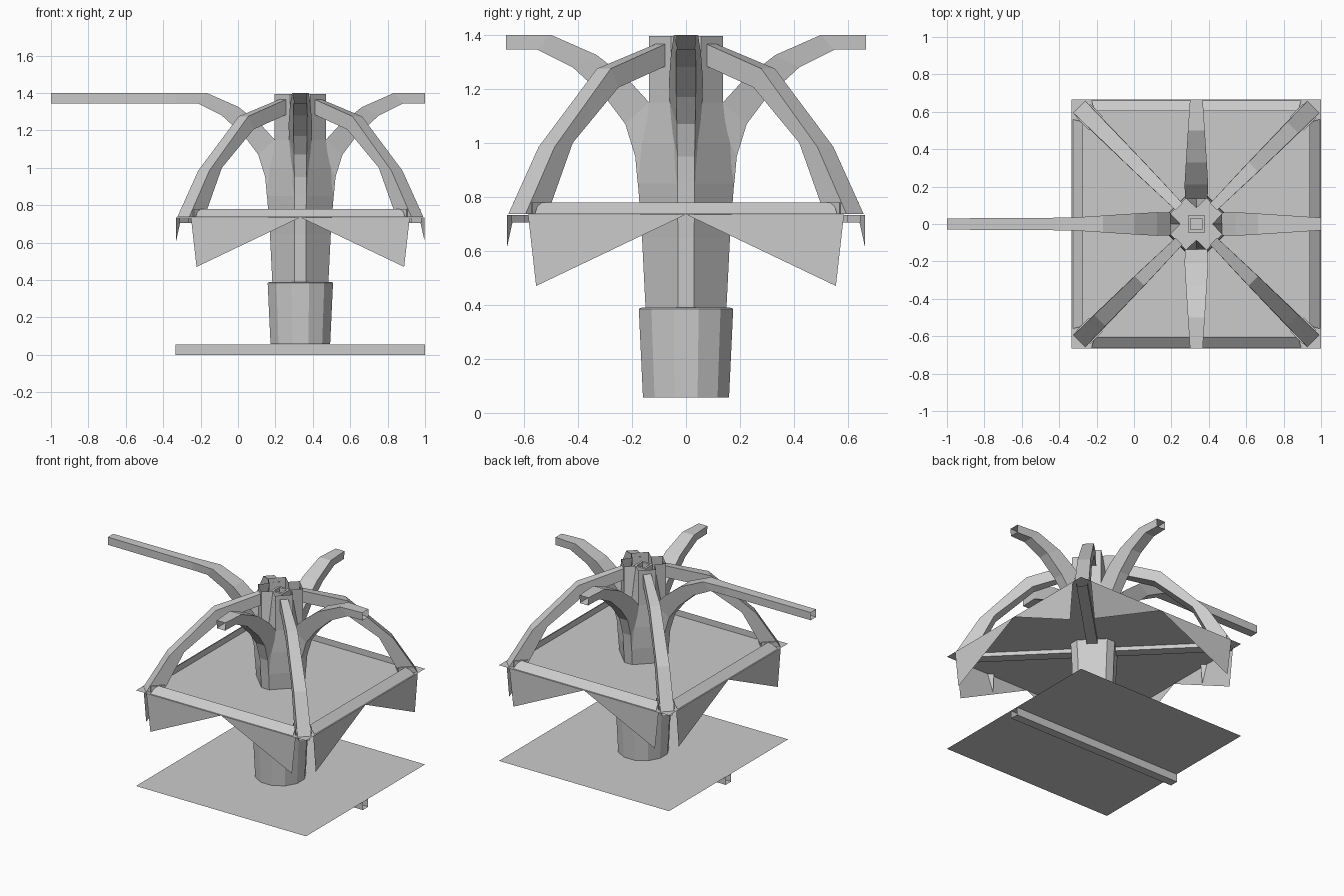
import bpy, bmesh
from math import sin, cos, pi
from mathutils import Matrix, Vector

if "Cube" in bpy.data.objects:
    bpy.data.objects.remove(bpy.data.objects["Cube"])

CX, H = 1 / 3, 2 / 3      # centre of the square module, half its width


def mesh_object(name, verts, faces, turn=0.0, fix=True):
    # Turn about the module axis, then shift to its centre
    m = Matrix.Translation((CX, 0, 0)) @ Matrix.Rotation(turn, 4, 'Z')
    me = bpy.data.meshes.new(name)
    me.from_pydata([m @ Vector(v) for v in verts], [], faces)
    if fix:
        bm = bmesh.new()
        bm.from_mesh(me)
        bmesh.ops.recalc_face_normals(bm, faces=bm.faces)
        bm.to_mesh(me)
        bm.free()
    ob = bpy.data.objects.new(name, me)
    bpy.context.collection.objects.link(ob)
    return ob


def loft(name, rings, turn=0.0, caps=(False, False)):
    n = len(rings[0])
    verts = [v for r in rings for v in r]
    faces = []
    for k in range(len(rings) - 1):
        for i in range(n):
            j = (i + 1) % n
            faces.append((k * n + i, k * n + j, (k + 1) * n + j, (k + 1) * n + i))
    if caps[0]:
        faces.append(tuple(reversed(range(n))))
    if caps[1]:
        faces.append(tuple(range((len(rings) - 1) * n, len(rings) * n)))
    return mesh_object(name, verts, faces, turn)


def beam_rings(sections):
    # section: outer r, z, half width, inner r, z, half width
    return [[(a, -w, b), (a, w, b), (c, v, d), (c, -v, d)] for a, b, w, c, d, v in sections]


def tube(name, x0, x1, hw, z0, z1, turn=0.0, caps=(False, False)):
    return loft(name, beam_rings([(x0, z0, hw, x0, z1, hw), (x1, z0, hw, x1, z1, hw)]), turn, caps)


def sheet(name, z):
    mesh_object(name, [(-H, -H, z), (H, -H, z), (H, H, z), (-H, H, z)], [(0, 1, 2, 3)], fix=False)


# Ground sheet with its under-beam, and the upper deck
sheet("ground_sheet", 0.057)
tube("ground_beam", -H, H, 0.03, 0, 0.055)
sheet("deck", 0.735)

# Column base: twelve-sided, widening upward
loft("column_base",
     [[(r * cos(pi / 12 + i * pi / 6), r * sin(pi / 12 + i * pi / 6), z) for i in range(12)]
      for r, z in ((0.165, 0.057), (0.181, 0.385), (0.17, 0.39))], caps=(False, True))


# Trunk: eight-sided, swelling under the arms, with sloping V notches at the crown
def trunk_ring(z, r, w, groove):
    ring = []
    for q in range(4):
        c, s = round(cos(q * pi / 2)), round(sin(q * pi / 2))
        for x, y in ((groove, 0), (r, w), (w, r)):
            ring.append((x * c - y * s, x * s + y * c, z))
    return ring


loft("trunk", [trunk_ring(*t) for t in ((0.39, 0.15, 0.03, 0.15), (0.65, 0.163, 0.03, 0.163),
                                        (0.85, 0.178, 0.032, 0.178), (1.0, 0.165, 0.042, 0.165),
                                        (1.15, 0.137, 0.055, 0.137), (1.395, 0.137, 0.055, 0.085))])

# Inner square pipe at the crown
loft("crown_pipe", [[(x * h, y * h, z) for x, y in ((-1, -1), (1, -1), (1, 1), (-1, 1))]
                    for h, z in ((0.045, 1.1), (0.045, 1.37), (0.03, 1.37), (0.03, 1.1))])

# Four curved arms on the axes
ARM = [(0.179, 0.85, 0.032, 0.165, 0.9, 0.042),
       (0.188, 0.95, 0.032, 0.15, 1.03, 0.05),
       (0.225, 1.07, 0.034, 0.137, 1.15, 0.06),
       (0.30, 1.17, 0.036, 0.21, 1.23, 0.063),
       (0.42, 1.28, 0.037, 0.33, 1.325, 0.056),
       (0.55, 1.345, 0.036, 0.50, 1.40, 0.045),
       (H, 1.345, 0.032, H, 1.40, 0.034)]
for q in range(4):
    extra = [(2 * H, 1.345, 0.03, 2 * H, 1.40, 0.03)] if q == 2 else []
    loft("arm", beam_rings(ARM + extra), q * pi / 2)

# Four diagonal ribs with feet and under-deck beams
RIB = [(0.885, 0.737, 0.045, 0.77, 0.737, 0.045),
       (0.73, 0.985, 0.042, 0.635, 1.0, 0.042),
       (0.43, 1.275, 0.036, 0.39, 1.205, 0.036),
       (0.13, 1.367, 0.026, 0.13, 1.285, 0.026)]
for q in range(4):
    a = pi / 4 + q * pi / 2
    loft("rib", beam_rings(RIB), a, (False, True))
    tube("rib_foot", 0.76, 0.855, 0.052, 0.737, 0.78, a, (True, True))
    tube("deck_beam", 0.13, 0.88, 0.035, 0.705, 0.733, a)

# Edge rails, hanging skirts and small gussets on each side
for q in range(4):
    a = q * pi / 2
    loft("edge_rail", [[(0.605, s * 0.545, 0.737), (0.66, s * 0.56, 0.737),
                        (0.605, s * 0.545, 0.78)] for s in (-1, 1)], a)
    for s in (-1, 1):
        mesh_object("skirt", [(H, 0, 0.735), (H - 0.002, s * 0.555, 0.47), (H, s * 0.585, 0.735)],
                    [(0, 1, 2) if s > 0 else (2, 1, 0)], a, fix=False)
        mesh_object("gusset", [(H - 0.003, s * 0.285, 0.61), (H - 0.003, s * 0.285, 0.733),
                               (H - 0.003, s * 0.33, 0.733), (H - 0.03, s * 0.30, 0.733)],
                    [(0, 1, 2), (0, 2, 3), (0, 3, 1), (1, 3, 2)], a)
